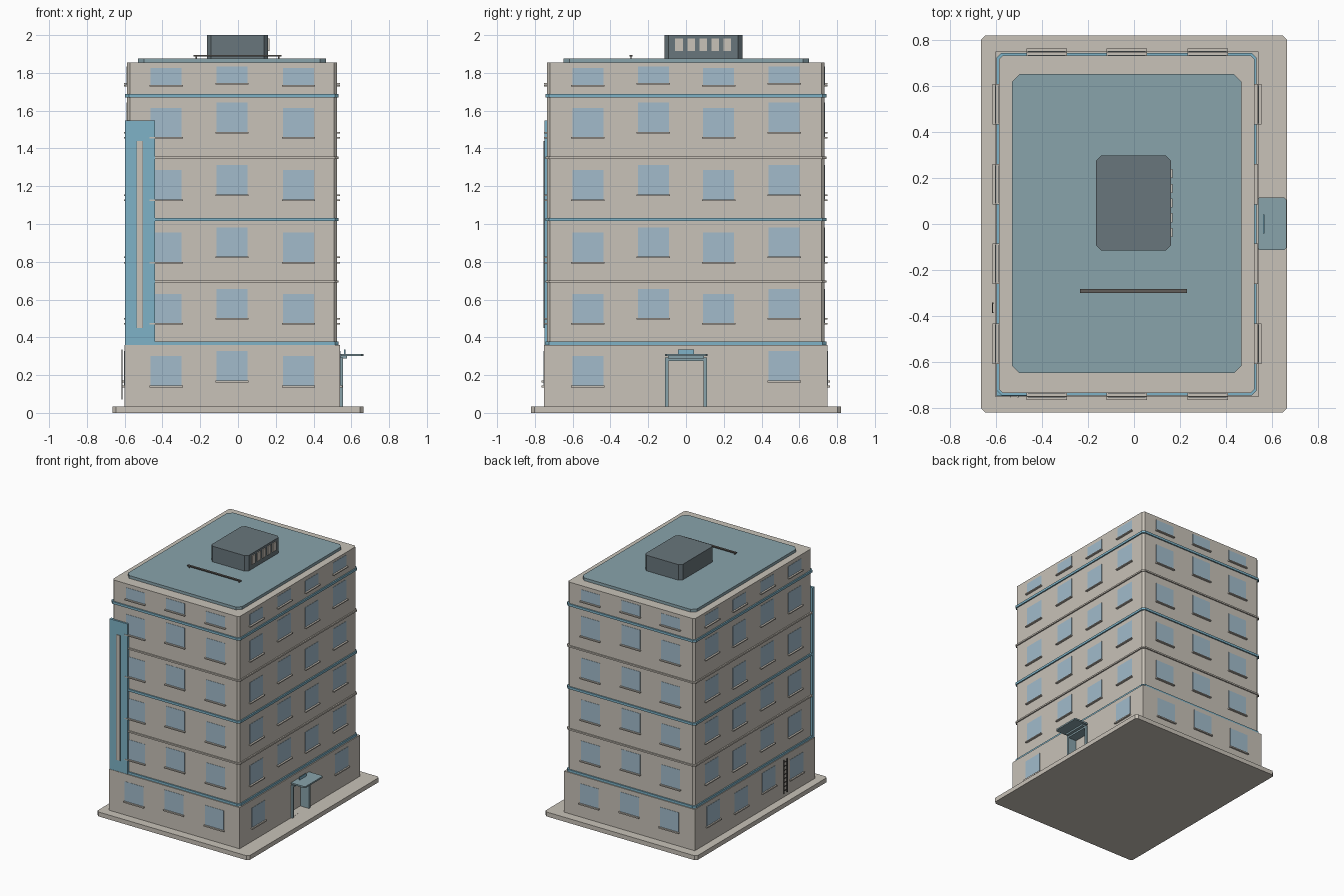
import bpy, bmesh

if "Cube" in bpy.data.objects:
    bpy.data.objects.remove(bpy.data.objects["Cube"])


def material(name, r, g, b):
    m = bpy.data.materials.new(name)
    m.use_nodes = True
    m.diffuse_color = (r, g, b, 1)
    m.node_tree.nodes["Principled BSDF"].inputs["Base Color"].default_value = (r, g, b, 1)
    return m


WALL = material("warm stone", 0.58, 0.54, 0.48)
GLASS = material("pale blue glass", 0.36, 0.50, 0.60)
BLUE = material("sky blue trim", 0.21, 0.45, 0.57)
ROOF = material("grey blue roof", 0.25, 0.37, 0.41)
DARK = material("slate grey", 0.14, 0.18, 0.20)
METAL = material("dark metal", 0.12, 0.11, 0.10)


def block(name, mat, x, y, z, chamfer=0):
    """Box from (min, max) ranges, with optional cut vertical corners."""
    bm = bmesh.new()
    bmesh.ops.create_cube(bm, size=1)
    for v in bm.verts:
        v.co = [r[0] + (c + 0.5) * (r[1] - r[0]) for c, r in zip(v.co, (x, y, z))]
    if chamfer:
        upright = [e for e in bm.edges if abs(e.verts[0].co.z - e.verts[1].co.z) > 1e-5]
        bmesh.ops.bevel(bm, geom=upright, offset=chamfer, segments=1, affect='EDGES')
    mesh = bpy.data.meshes.new(name)
    bm.to_mesh(mesh)
    bm.free()
    mesh.materials.append(mat)
    ob = bpy.data.objects.new(name, mesh)
    bpy.context.collection.objects.link(ob)
    return ob


# Main masses
TX, TY = (-0.587, 0.523), (-0.735, 0.733)
GX, GY = (-0.602, 0.541), (-0.752, 0.75)
block("ground_slab", WALL, (-0.665, 0.665), (-0.82, 0.82), (0, 0.035), 0.018)
ground_floor = block("ground_floor", WALL, GX, GY, (0.035, 0.36))
block("tower", WALL, TX, TY, (0.36, 1.855), 0.016)

# Doorway recess
cutter = block("doorway_cutter", WALL, (0.48, 0.6), (-0.1, 0.1), (0.0351, 0.28))
cutter.hide_render = True
cutter.hide_set(True)
cut = ground_floor.modifiers.new("doorway", 'BOOLEAN')
cut.object = cutter
cut.solver = 'EXACT'


# Floor bands
def band(name, mat, z, height):
    grow = 0.01
    block(name, mat, (TX[0] - grow, TX[1] + grow), (TY[0] - grow, TY[1] + grow),
          (z, z + height), 0.02)


for i, z in enumerate((0.36, 1.015, 1.67)):
    band(f"blue_band_{i + 1}", BLUE, z, 0.018)
for i, z in enumerate((0.69, 1.345)):
    band(f"stone_band_{i + 1}", WALL, z, 0.012)


# Windows: a thin pane with a projecting sill
def window(name, axis, wall, side, centre, z, height, sill_depth, sill_height):
    def plate(part, mat, half, depth, low, high):
        across = (centre - half, centre + half)
        out = tuple(sorted((wall - side * 0.002, wall + side * depth)))
        x, y = (out, across) if axis == "x" else (across, out)
        block(f"{name}_{part}", mat, x, y, (low, high))
    plate("pane", GLASS, 0.082, 0.002, z, z + height)
    plate("sill", WALL, 0.088, sill_depth, z - sill_height, z)


FRONT_COLUMNS = (-0.38, -0.032, 0.32)
SIDE_COLUMNS = (-0.52, -0.173, 0.173, 0.52)
FACES = (("front", "y", TY[0], GY[0], -1, FRONT_COLUMNS),
         ("back", "y", TY[1], GY[1], 1, FRONT_COLUMNS),
         ("right", "x", TX[0], GX[0], -1, SIDE_COLUMNS),
         ("left", "x", TX[1], GX[1], 1, SIDE_COLUMNS))
ROWS = (0.145, 0.475, 0.80, 1.13, 1.46, 1.737)

for face, axis, tower_wall, ground_wall, side, columns in FACES:
    for row, z in enumerate(ROWS):
        for col, centre in enumerate(columns):
            if face == "left" and row == 0 and col in (1, 2):
                continue  # entrance bay
            lift = (0.01 if row == 5 else 0.027) * (col % 2)
            window(f"{face}_window_{row}_{col}", axis,
                   tower_wall if row else ground_wall, side, centre, z + lift,
                   0.088 if row == 5 else 0.155, 0.016 if row else 0.013,
                   0.008 if row else 0.01)

# Tall corner panel with a vertical rib
block("corner_panel", BLUE, (-0.598, -0.44), (-0.749, -0.725), (0.36, 1.547))
block("panel_rib", WALL, (-0.535, -0.505), (-0.753, -0.748), (0.45, 1.44))
for side in (-1, 1):
    x = -0.52 + side * 0.016
    block("panel_rib_edge", DARK, (x - 0.002, x + 0.002), (-0.754, -0.748), (0.45, 1.44))

# Entrance frame and canopy
for name, y in (("door_jamb_front", (-0.11, -0.092)), ("door_jamb_back", (0.092, 0.11))):
    block(name, ROOF, (0.482, 0.556), y, (0.035, 0.28))
block("door_lintel", ROOF, (0.482, 0.556), (-0.11, 0.11), (0.275, 0.293))
block("canopy_bracket", ROOF, (0.54, 0.578), (-0.095, 0.095), (0.288, 0.302))
block("canopy", ROOF, (0.535, 0.664), (-0.112, 0.115), (0.301, 0.313), 0.01)
block("canopy_plate", BLUE, (0.562, 0.568), (-0.042, 0.042), (0.312, 0.335))

# Ladder on the right wall
for side in (-1, 1):
    y = -0.365 + side * 0.02
    block("ladder_rail", METAL, (-0.618, -0.612), (y - 0.003, y + 0.003), (0.07, 0.335))
for i in range(8):
    z = 0.09 + i * 0.032
    block("ladder_rung", METAL, (-0.617, -0.613), (-0.385, -0.345), (z, z + 0.005))

# Roof deck, plant room and rail
block("roof_deck", ROOF, (-0.53, 0.467), (-0.648, 0.652), (1.85, 1.877), 0.032)
block("plant_room", DARK, (-0.165, 0.16), (-0.115, 0.298), (1.87, 2.0), 0.022)
for i in range(5):
    y = -0.037 + i * 0.064
    block(f"vent_{i + 1}", WALL, (0.158, 0.167), (y - 0.02, y + 0.02), (1.915, 1.983))
block("roof_rail", METAL, (-0.235, 0.23), (-0.3, -0.283), (1.888, 1.896))
for x in (-0.22, 0.215):
    block("roof_rail_post", METAL, (x - 0.004, x + 0.004), (-0.295, -0.288), (1.875, 1.89))
